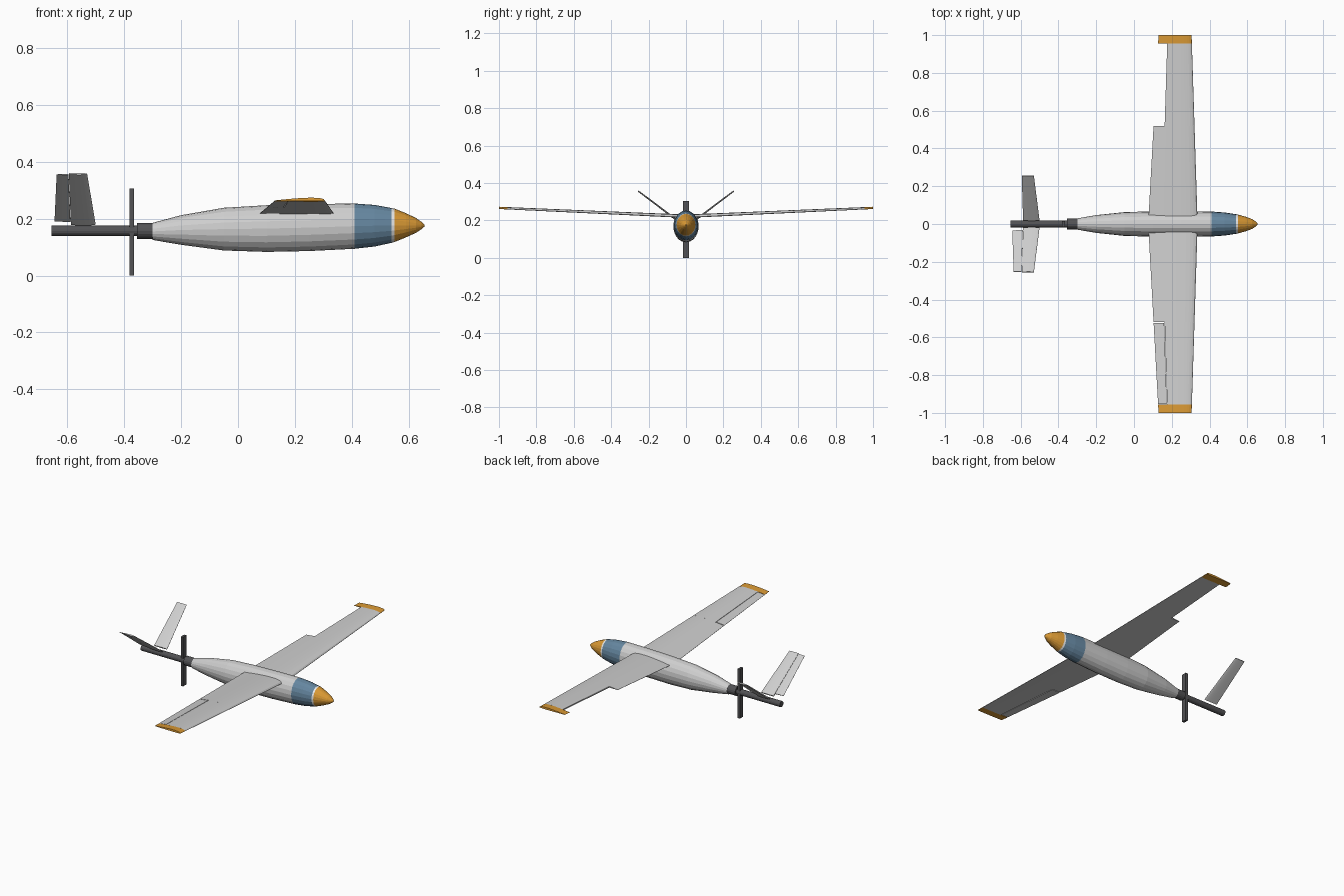
import bpy, bmesh, math
from mathutils import Vector

cube = bpy.data.objects.get("Cube")
if cube:
    bpy.data.objects.remove(cube, do_unlink=True)


def material(name, r, g, b):
    m = bpy.data.materials.new(name)
    m.use_nodes = True
    m.diffuse_color = (r, g, b, 1)
    m.node_tree.nodes["Principled BSDF"].inputs["Base Color"].default_value = (r, g, b, 1)
    return m


GREY = material("light grey", 0.62, 0.62, 0.62)
BLUE = material("slate blue", 0.13, 0.24, 0.35)
WHITE = material("white", 0.82, 0.82, 0.82)
AMBER = material("amber", 0.7, 0.32, 0.035)
DARK = material("dark grey", 0.085, 0.085, 0.09)


def loft(name, rings, mats, rule=None):
    """Skin a list of equal-length rings and close both ends."""
    bm = bmesh.new()
    loops = [[bm.verts.new(p) for p in ring] for ring in rings]
    n = len(loops[0])
    for a, b in zip(loops, loops[1:]):
        for i in range(n):
            j = (i + 1) % n
            bm.faces.new((a[i], a[j], b[j], b[i]))
    bm.faces.new(loops[0])
    bm.faces.new(loops[-1])
    bmesh.ops.recalc_face_normals(bm, faces=bm.faces)
    if rule:
        for f in bm.faces:
            f.material_index = rule(f.calc_center_median())
    mesh = bpy.data.meshes.new(name)
    bm.to_mesh(mesh)
    bm.free()
    for m in mats:
        mesh.materials.append(m)
    obj = bpy.data.objects.new(name, mesh)
    bpy.context.collection.objects.link(obj)
    return obj


def ellipse(x, z, half_y, half_z, sides):
    angles = [2 * math.pi * i / sides for i in range(sides)]
    return [(x, half_y * math.cos(a), z + half_z * math.sin(a)) for a in angles]


# Fuselage: x, top, bottom, half width
stations = [
    (-0.30, 0.185, 0.125, 0.030), (-0.20, 0.212, 0.108, 0.047),
    (-0.05, 0.238, 0.088, 0.063), (0.10, 0.247, 0.083, 0.067),
    (0.25, 0.251, 0.086, 0.068), (0.41, 0.253, 0.094, 0.066),
    (0.48, 0.248, 0.102, 0.061), (0.54, 0.237, 0.115, 0.052),
    (0.55, 0.235, 0.118, 0.050), (0.59, 0.219, 0.134, 0.039),
    (0.625, 0.202, 0.150, 0.026), (0.645, 0.188, 0.163, 0.013),
    (0.655, 0.178, 0.172, 0.003)]


def band(c):
    return 0 if c.x < 0.41 else 1 if c.x < 0.54 else 2 if c.x < 0.55 else 3


loft("fuselage",
     [ellipse(x, (t + b) / 2, w, (t - b) / 2, 20) for x, t, b, w in stations],
     [GREY, BLUE, WHITE, AMBER], band)

# Tail boom, engine collar and pusher propeller
for name, x0, x1, r in [("tail_boom", -0.655, -0.34, 0.018),
                        ("engine_collar", -0.355, -0.297, 0.028)]:
    loft(name, [ellipse(x, 0.157, r, r, 16) for x in (x0, x1)], [DARK])

bpy.ops.mesh.primitive_cube_add(size=1, location=(-0.373, 0, 0.1525))
propeller = bpy.context.object
propeller.name = "propeller"
propeller.scale = (0.015, 0.032, 0.305)
propeller.data.materials.append(DARK)


def thickness(f):
    """Rounded leading edge tapering to a thin trailing edge, peak about one."""
    return 2.6 * (math.sqrt(f) - f) * (1 - 0.25 * f) + 0.06 + 0.5 * f * (1 - f)


def panel(name, surface, side, s0, s1, f0, f1, mat):
    """Part of a lifting surface between span s0..s1 and chord f0..f1."""
    root, tip, chords, thick, belly = surface
    root, tip = (Vector((p[0], p[1] * side, p[2])) for p in (root, tip))
    normal = Vector((1, 0, 0)).cross(tip - root).normalized() * side
    steps = 10
    fs = [f0 + (f1 - f0) * (i / steps) ** 1.6 for i in range(steps + 1)]
    rings = []
    for s in (s0, s1):
        lead = root.lerp(tip, s)
        c = chords[0] + (chords[1] - chords[0]) * s
        t = thick[0] + (thick[1] - thick[0]) * s

        def point(f, k):
            return lead + Vector((-c * f, 0, 0)) + normal * t * thickness(f) * k
        rings.append([point(f, 1 - belly) for f in fs]
                     + [point(f, -belly) for f in reversed(fs)])
    return loft(name, rings, [mat])


# Surfaces: root and tip leading edge, chords, thicknesses, share below the chord
wing = ((0.337, 0, 0.216), (0.305, 1, 0.263), (0.262, 0.175), (0.024, 0.016), 0.15)
fin = ((-0.50, 0.02, 0.18), (-0.53, 0.255, 0.357), (0.145, 0.107), (0.013, 0.010), 0.5)

for side, label in ((1, "rear"), (-1, "front")):
    panel(label + "_inner_wing", wing, side, 0, 0.52, 0, 1, GREY)
    panel(label + "_outer_wing", wing, side, 0.52, 0.955, 0, 0.73, GREY)
    panel(label + "_wing_tip", wing, side, 0.955, 1, 0, 1, AMBER)
    panel(label + "_tail_fin", fin, side, 0, 1, 0, 0.6, GREY)

# Moving surfaces are fitted on one side only
panel("aileron", wing, -1, 0.525, 0.952, 0.742, 1, GREY)
panel("ruddervator", fin, -1, 0.06, 0.99, 0.61, 1, GREY)
